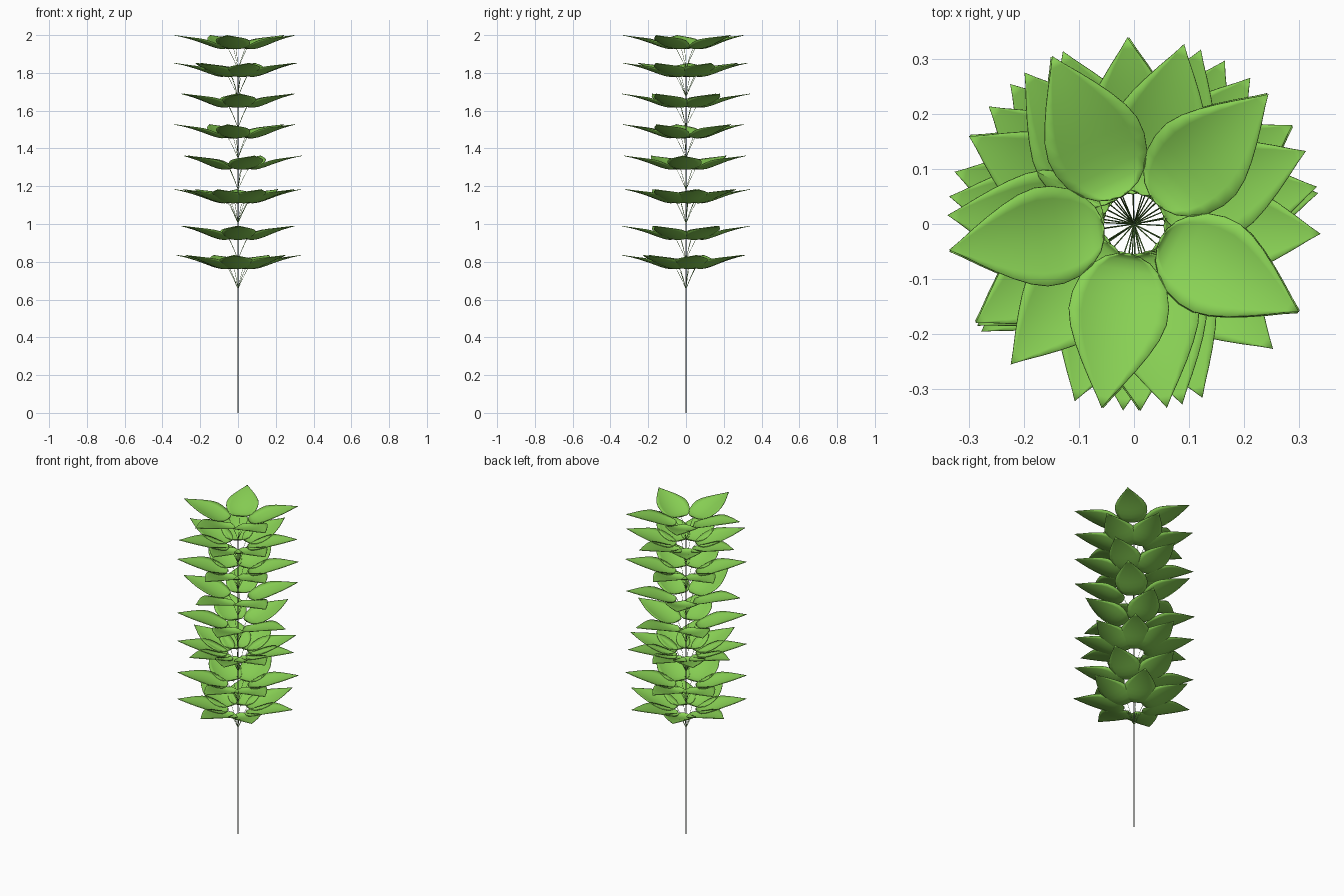
import bpy, bmesh, math
from mathutils import Matrix, Vector

if "Cube" in bpy.data.objects:
    bpy.data.objects.remove(bpy.data.objects["Cube"])


def material(name, rgb):
    mat = bpy.data.materials.new(name)
    mat.use_nodes = True
    mat.diffuse_color = (*rgb, 1)
    mat.node_tree.nodes["Principled BSDF"].inputs["Base Color"].default_value = (*rgb, 1)
    return mat


leaf_green = material("leaf green", (0.25, 0.64, 0.09))
stalk_green = material("stalk green", (0.16, 0.4, 0.07))
stem_grey = material("stem grey green", (0.09, 0.1, 0.08))

# Leaf outline from base to tip: distance from stem, half width, midrib height
PROFILE = [(0.055, 0, -0.060), (0.058, 0.02, -0.065), (0.066, 0.041, -0.070),
           (0.085, 0.064, -0.073), (0.11, 0.08, -0.069), (0.14, 0.089, -0.060),
           (0.17, 0.09, -0.049), (0.2, 0.082, -0.038), (0.23, 0.068, -0.028),
           (0.26, 0.051, -0.019), (0.29, 0.032, -0.011), (0.318, 0.013, -0.005),
           (0.339, 0, -0.001)]
COLUMNS = 8
CUP = 2.5
STALK_DROP = 0.18

# Whorls from the top down: tip height, leaf count and turn in degrees
WHORLS = [(2.0, 5, 44), (1.853, 7, 23), (1.69, 6, 32), (1.528, 5, 44.5),
          (1.362, 5, 69), (1.184, 9, 11.5), (0.99, 6, 31.5), (0.836, 7, 9.5)]


def add_leaf(bm, matrix):
    rows = []
    for r, half, z in PROFILE:
        row = []
        for i in range(COLUMNS + 1):
            w = half * (2 * i / COLUMNS - 1)
            row.append(bm.verts.new(matrix @ Vector((r, w, z + CUP * w * w))))
        rows.append(row)
    for a, b in zip(rows, rows[1:]):
        for i in range(COLUMNS):
            bm.faces.new((a[i], b[i], b[i + 1], a[i + 1])).smooth = True


# Leaf stalks share one thin round curve
stalks = bpy.data.curves.new("leaf_stalks", "CURVE")
stalks.dimensions = "3D"
stalks.bevel_depth = 0.0011
stalks.bevel_resolution = 1
stalks.use_fill_caps = True

for level, (height, count, turn) in enumerate(WHORLS):
    mesh = bpy.data.meshes.new(f"leaf_whorl_{level + 1}")
    mesh.materials.append(leaf_green)
    bm = bmesh.new()
    for k in range(count):
        angle = math.radians(turn + 360 * k / count)
        matrix = Matrix.Translation((0, 0, height)) @ Matrix.Rotation(angle, 4, "Z")
        add_leaf(bm, matrix)
        # Stalk from the stem to the base of the leaf
        spline = stalks.splines.new("POLY")
        spline.points.add(2)
        path = [(0, 0, -STALK_DROP), (0.026, 0, -0.122), (0.057, 0, -0.063)]
        for point, co in zip(spline.points, path):
            point.co = (*(matrix @ Vector(co)), 1)
    # Close the pointed leaf ends
    bmesh.ops.remove_doubles(bm, verts=bm.verts, dist=0.0001)
    bm.to_mesh(mesh)
    bm.free()
    whorl = bpy.data.objects.new(mesh.name, mesh)
    bpy.context.collection.objects.link(whorl)
    # Thin blade thickness
    blade = whorl.modifiers.new("blade", "SOLIDIFY")
    blade.thickness = 0.003
    blade.offset = 0

stalks.materials.append(stalk_green)
bpy.context.collection.objects.link(bpy.data.objects.new("leaf_stalks", stalks))

# Stem
stem_top = WHORLS[0][0] - STALK_DROP
bpy.ops.mesh.primitive_cylinder_add(vertices=10, radius=0.0032, depth=stem_top,
                                    location=(0, 0, stem_top / 2))
stem = bpy.context.object
stem.name = "stem"
stem.data.materials.append(stem_grey)
bpy.ops.object.shade_smooth_by_angle()
